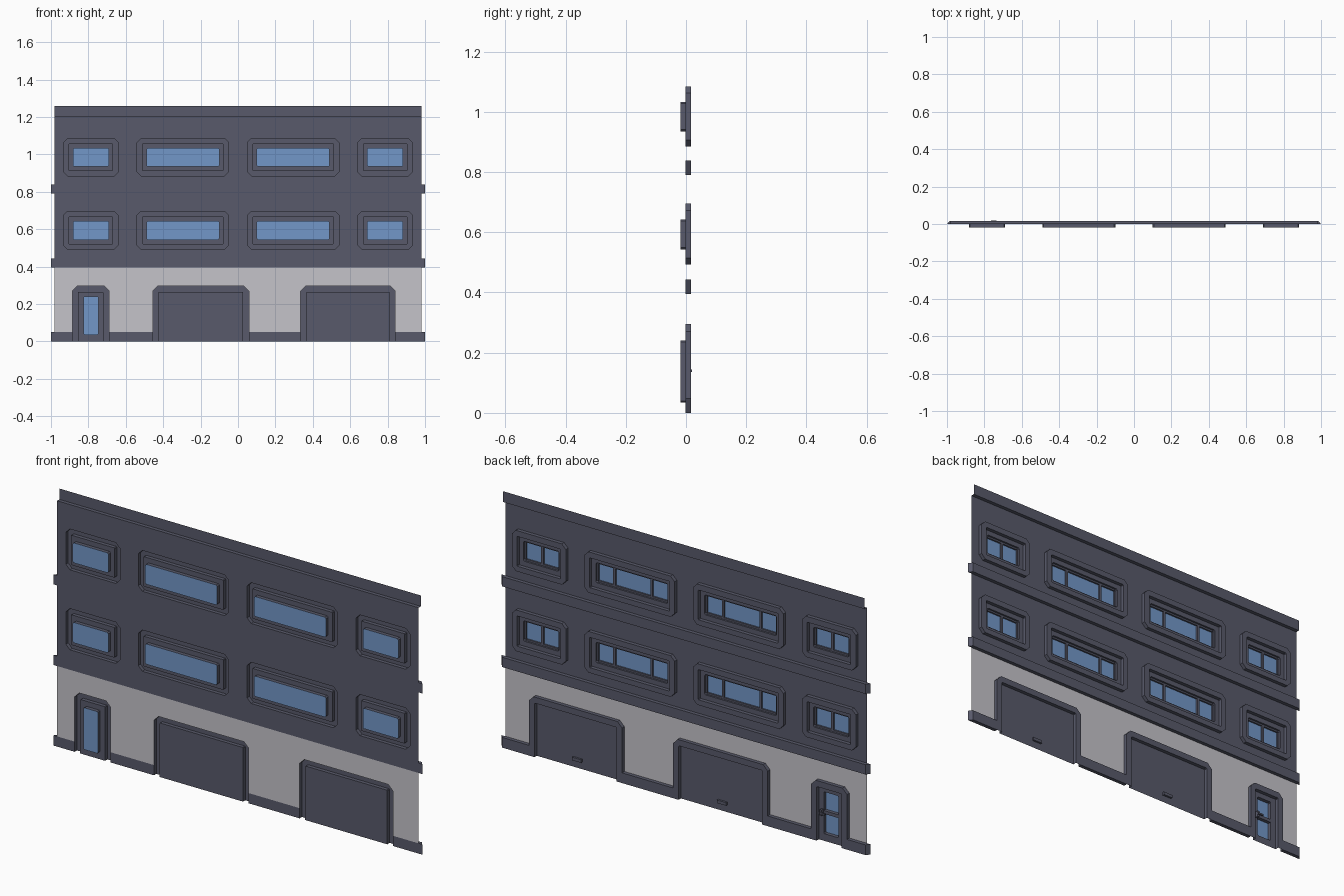
import bpy, bmesh

if "Cube" in bpy.data.objects:
    bpy.data.objects.remove(bpy.data.objects["Cube"])

W, OUT, BACK = -0.001, 0.017, -0.019   # wall plane, projecting trim, glass plane


def mat(name, rgb):
    m = bpy.data.materials.new(name)
    m.diffuse_color = (*rgb, 1)
    m.use_nodes = True
    m.node_tree.nodes["Principled BSDF"].inputs["Base Color"].default_value = m.diffuse_color
    return m


DARK = mat("dark_slate", (0.098, 0.102, 0.145))
LIGHT = mat("pale_grey", (0.56, 0.55, 0.59))
GLASS = mat("window_blue", (0.17, 0.31, 0.58))


def finish(bm, name, mats):
    me = bpy.data.meshes.new(name)
    bm.to_mesh(me)
    bm.free()
    for m in mats:
        me.materials.append(m)
    ob = bpy.data.objects.new(name, me)
    bpy.context.collection.objects.link(ob)
    return ob


def ring(x0, x1, z0, z1, c):
    """Chamfered rectangle, counter-clockwise seen from +y."""
    return [(x1, z0 + c), (x1 - c, z0), (x0 + c, z0), (x0, z0 + c),
            (x0, z1 - c), (x0 + c, z1), (x1 - c, z1), (x1, z1 - c)]


def arch(x0, x1, z1, c):
    """Open-bottomed chamfered opening standing on the ground."""
    return [(x0, 0), (x0, z1 - c), (x0 + c, z1), (x1 - c, z1), (x1, z1 - c), (x1, 0)]


def verts(bm, pts, y):
    return [bm.verts.new((x, y, z)) for x, z in pts]


def skin(bm, loops, closed=True):
    """Join successive loops of vertices with quads."""
    for a, b in zip(loops, loops[1:]):
        n = len(a)
        for i in range(n if closed else n - 1):
            j = (i + 1) % n
            bm.faces.new((a[i], a[j], b[j], b[i]))


def fill(bm, loops):
    """Flat face inside the first loop, with the others as holes."""
    edges = []
    for l in loops:
        for a, b in zip(l, l[1:] + l[:1]):
            edges.append(bm.edges.get((a, b)) or bm.edges.new((a, b)))
    res = bmesh.ops.triangle_fill(bm, use_beauty=True, edges=edges, normal=(0, 1, 0))
    for f in [g for g in res["geom"] if isinstance(g, bmesh.types.BMFace)]:
        f.normal_update()
        if f.normal.y < 0:
            f.normal_flip()


def box(bm, x0, x1, y0, y1, z0, z1):
    vs = bmesh.ops.create_cube(bm, size=1)["verts"]
    for v in vs:
        v.co = (x1 if v.co.x > 0 else x0, y1 if v.co.y > 0 else y0, z1 if v.co.z > 0 else z0)


def glazing(bm, start, pts):
    """Recess from the wall plane back to a glass pane."""
    back = verts(bm, pts, BACK)
    skin(bm, [start, back])
    bm.faces.new(back).material_index = 1


def trim(name, z0, z1, l=-1.0, r=1.0):
    """Horizontal band; outer building ends are slanted."""
    bm = bmesh.new()
    lo = l + 0.015 if l == -1.0 else l
    ro = r - 0.015 if r == 1.0 else r
    plan = [(l, W), (r, W), (ro, OUT), (lo, OUT)]
    a = [bm.verts.new((x, y, z0)) for x, y in plan]
    b = [bm.verts.new((x, y, z1)) for x, y in plan]
    skin(bm, [a, b])
    bm.faces.new(a[::-1])
    bm.faces.new(b)
    finish(bm, name, [DARK])


# Layout: glass x spans (mirrored), glass heights, ground openings
spans = [(-0.883, -0.69), (-0.49, -0.10), (0.10, 0.49), (0.69, 0.883)]
floors = [(0.443, 0.79, 0.543, 0.643), (0.838, 1.205, 0.935, 1.033)]
openings = [(-0.885, -0.69), (-0.455, 0.058), (0.335, 0.84)]
TOP, CH = 0.295, 0.025


def frame_outline(x0, x1, g0, g1):
    return ring(x0 - 0.05, x1 + 0.05, g0 - 0.05, g1 + 0.052, 0.022)


# Upper storeys
for k, (z0, z1, g0, g1) in enumerate(floors):
    bm = bmesh.new()
    loops = [verts(bm, [(0.98, z0), (-0.98, z0), (-0.98, z1), (0.98, z1)], W)]
    loops += [verts(bm, frame_outline(x0, x1, g0, g1), W) for x0, x1 in spans]
    fill(bm, loops)
    finish(bm, f"upper_wall_{k}", [DARK])

    for n, (x0, x1) in enumerate(spans):
        bm = bmesh.new()
        outer = frame_outline(x0, x1, g0, g1)
        inner = ring(x0 - 0.022, x1 + 0.022, g0 - 0.024, g1 + 0.024, 0.003)
        glass = ring(x0, x1, g0, g1, 0.006)
        g = verts(bm, glass, W)
        skin(bm, [verts(bm, outer, W), verts(bm, outer, OUT),
                  verts(bm, inner, OUT), verts(bm, inner, W), g])
        glazing(bm, g, glass)
        # sash and mullions on the street side of the glass
        ys = (BACK + 0.001, BACK + 0.009)
        s = 0.008
        box(bm, x0 + s, x1 - s, *ys, g0, g0 + s)
        box(bm, x0 + s, x1 - s, *ys, g1 - s, g1)
        box(bm, x0, x0 + s, *ys, g0 + s, g1 - s)
        box(bm, x1 - s, x1, *ys, g0 + s, g1 - s)
        for t in ((0.5,) if x1 - x0 < 0.3 else (0.24, 0.76)):
            x = x0 + t * (x1 - x0)
            box(bm, x - 0.006, x + 0.006, *ys, g0 + s, g1 - s)
        finish(bm, f"window_{k}_{n}", [DARK, GLASS])

# Ground floor wall, cut round the openings
bm = bmesh.new()
pts = [(-0.98, 0.05)]
for x0, x1 in openings:
    pts += [(x0, 0.05)] + arch(x0, x1, TOP, CH)[1:-1] + [(x1, 0.05)]
pts += [(0.98, 0.05), (0.98, 0.395), (-0.98, 0.395)]
fill(bm, [verts(bm, pts, W)])
finish(bm, "ground_wall", [LIGHT])

# Door and garage frames with their panels
for n, (x0, x1) in enumerate(openings):
    bm = bmesh.new()
    outer, inner = arch(x0, x1, TOP, CH), arch(x0 + 0.03, x1 - 0.03, TOP - 0.03, 0.003)
    panel = verts(bm, inner, W)
    skin(bm, [verts(bm, outer, W), verts(bm, outer, OUT), verts(bm, inner, OUT), panel], False)
    if n == 0:
        gx0, gx1, g0, g1 = -0.825, -0.747, 0.035, 0.24
        glass = ring(gx0, gx1, g0, g1, 0.004)
        g = verts(bm, glass, W)
        fill(bm, [panel, g])
        glazing(bm, g, glass)
        # mid rail and door handle
        box(bm, gx0, gx1, BACK + 0.001, W, 0.132, 0.148)
        box(bm, -0.744, -0.734, W, 0.014, 0.125, 0.155)
        box(bm, -0.765, -0.734, 0.014, 0.02, 0.136, 0.144)
        finish(bm, "entrance_door", [DARK, GLASS])
    else:
        bm.faces.new(panel)
        c = (x0 + x1) / 2
        box(bm, c - 0.025, c + 0.025, W, 0.009, 0.035, 0.05)
        finish(bm, f"garage_door_{n}", [DARK])

# Skirting between the openings, and floor bands
edges = [-1.0] + [x for o in openings for x in o] + [1.0]
for i in range(0, len(edges), 2):
    trim(f"skirting_{i // 2}", 0, 0.05, edges[i], edges[i + 1])
trim("lower_band", 0.395, 0.443)
trim("upper_band", 0.79, 0.838)

# Parapet: a step outwards, then a thin upstand
bm = bmesh.new()
prof = [(W, 1.205), (OUT, 1.205), (OUT, 1.258)]
skin(bm, [[bm.verts.new((x, y, z)) for x in (0.98, -0.98)] for y, z in prof], False)
finish(bm, "parapet", [DARK])
